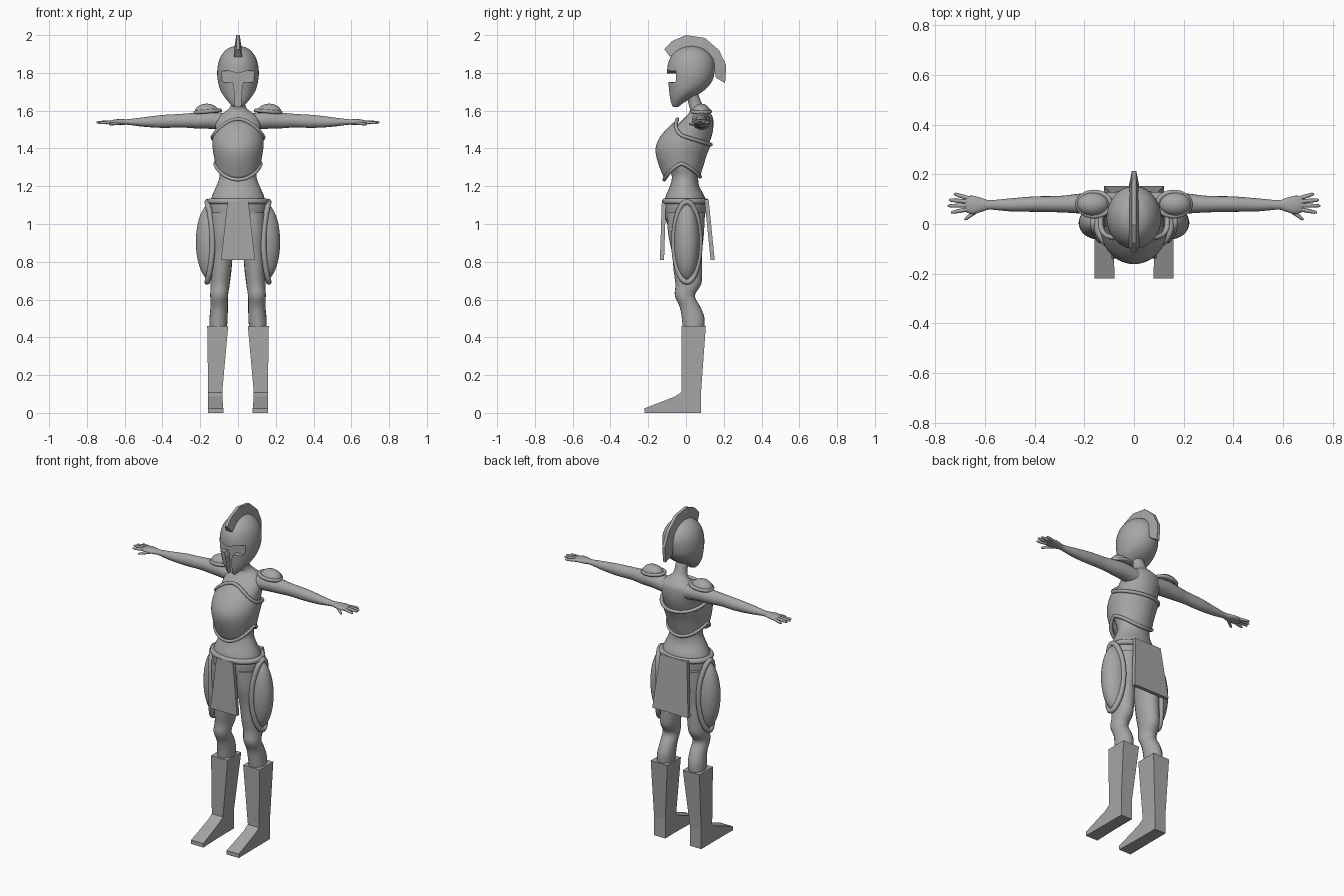
import bpy, bmesh, math
from mathutils import Vector

cube = bpy.data.objects.get("Cube")
if cube:
    bpy.data.objects.remove(cube)

grey = bpy.data.materials.new("plain grey")
grey.use_nodes = True
colour = (0.38, 0.38, 0.38, 1)
grey.diffuse_color = colour
grey.node_tree.nodes["Principled BSDF"].inputs["Base Color"].default_value = colour


def activate(ob):
    bpy.ops.object.select_all(action="DESELECT")
    ob.select_set(True)
    bpy.context.view_layer.objects.active = ob


def finish(name, bm, smooth=40, mirror=False):
    bmesh.ops.recalc_face_normals(bm, faces=bm.faces)
    me = bpy.data.meshes.new(name)
    bm.to_mesh(me)
    bm.free()
    ob = bpy.data.objects.new(name, me)
    bpy.context.collection.objects.link(ob)
    me.materials.append(grey)
    activate(ob)
    if smooth:
        bpy.ops.object.shade_smooth_by_angle(angle=math.radians(smooth))
    if mirror:
        ob.modifiers.new("Mirror", "MIRROR").use_clip = False
    return ob


def loft(name, rings, caps=True, smooth=40, mirror=False):
    """Skin a list of equally sized point rings."""
    bm = bmesh.new()
    rows = [[bm.verts.new(p) for p in ring] for ring in rings]
    n = len(rows[0])
    for a, b in zip(rows, rows[1:]):
        for i in range(n):
            bm.faces.new((a[i], a[(i + 1) % n], b[(i + 1) % n], b[i]))
    if caps:
        bm.faces.new(rows[0])
        bm.faces.new(rows[-1])
    return finish(name, bm, smooth, mirror)


def dense(keys, steps=4):
    """Smooth interpolation through key tuples."""
    out = []
    for i in range(len(keys) - 1):
        p = [Vector(keys[max(0, min(len(keys) - 1, i + k))]) for k in (-1, 0, 1, 2)]
        for s in range(steps):
            t = s / steps
            out.append(p[1] + (p[2] - p[0]) * (t / 2)
                       + (2 * p[0] - 5 * p[1] + 4 * p[2] - p[3]) * (t * t / 2)
                       + (3 * p[1] - p[0] - 3 * p[2] + p[3]) * (t ** 3 / 2))
    return out + [Vector(keys[-1])]


def angles(n):
    return [2 * math.pi * i / n for i in range(n)]


def body_point(key, a):
    """Point on a level section (z, front y, back y, half width); angle 0 is the front."""
    z, front, back, half = key
    mid, depth = (front + back) / 2, (back - front) / 2
    return (half * math.sin(a), mid - depth * math.cos(a), z)


def body_loft(name, keys, n=32):
    return loft(name, [[body_point(k, a) for a in angles(n)] for k in dense(keys)])


def tube(name, points, radius, mirror=False):
    """Closed round moulding along a path."""
    cu = bpy.data.curves.new(name, "CURVE")
    cu.dimensions = "3D"
    cu.bevel_depth, cu.bevel_resolution = radius, 3
    sp = cu.splines.new("POLY")
    sp.points.add(len(points) - 1)
    for p, co in zip(sp.points, points):
        p.co = (*co, 1)
    sp.use_cyclic_u = True
    cu.materials.append(grey)
    ob = bpy.data.objects.new(name, cu)
    bpy.context.collection.objects.link(ob)
    activate(ob)
    bpy.ops.object.convert(target="MESH")
    ob = bpy.context.object
    bpy.ops.object.shade_smooth_by_angle(angle=math.radians(60))
    if mirror:
        ob.modifiers.new("Mirror", "MIRROR")


def dome(name, centre, size, axis, mirror=True):
    """Ellipsoid flattened on the negative side of one axis."""
    bm = bmesh.new()
    bmesh.ops.create_uvsphere(bm, u_segments=32, v_segments=20, radius=1)
    for v in bm.verts:
        if v.co[axis] < 0:
            v.co[axis] *= 0.1
        v.co = [c + s * p for c, s, p in zip(centre, size, v.co)]
    return finish(name, bm, 60, mirror)


# Torso and neck
body_loft("torso", [
    (0.93, -.05, .05, .06), (1.00, -.10, .09, .13), (1.08, -.115, .105, .148),
    (1.14, -.11, .10, .14), (1.20, -.085, .07, .115), (1.25, -.075, .065, .098),
    (1.30, -.09, .075, .105), (1.36, -.12, .10, .115), (1.42, -.13, .12, .12),
    (1.48, -.09, .14, .118), (1.53, -.04, .145, .12), (1.57, 0, .14, .105),
    (1.60, .022, .115, .06), (1.63, .015, .088, .038), (1.70, 0, .06, .036)])

# Breastplate with sloping edges
plate = dense([
    (1.20, -.105, .07, .11), (1.25, -.12, .075, .112), (1.30, -.14, .09, .118),
    (1.36, -.158, .108, .128), (1.41, -.16, .128, .135), (1.46, -.138, .143, .135),
    (1.51, -.095, .15, .125), (1.56, -.04, .15, .115)], 8)


def plate_point(a, t, grow=0):
    c = math.cos(a)
    top = 1.46 + (.095 * c ** 1.5 if c > 0 else .04 * c)
    low = 1.32 - (.085 if c > 0 else .07) * abs(c) ** 1.2
    z = low + (top - low) * t
    key = min(plate, key=lambda k: abs(k[0] - z)).copy()
    i = next(i for i in range(len(plate) - 1) if plate[i + 1][0] >= z)
    f = (z - plate[i][0]) / (plate[i + 1][0] - plate[i][0])
    key = plate[i].lerp(plate[i + 1], f)
    return body_point(key, a)


ob = loft("breastplate", [[plate_point(a, j / 14) for a in angles(48)] for j in range(15)],
          caps=False)
solid = ob.modifiers.new("Thickness", "SOLIDIFY")
solid.thickness = .012
for name, t in (("breastplate_top_rim", 1), ("breastplate_bottom_rim", 0)):
    tube(name, [plate_point(a, t) for a in angles(48)], .01)

# Belt and skirt panels
tube("belt", [body_point((1.12, -.112, .105, .147), a) for a in angles(48)], .016)


def panel(name, top, bottom, thick):
    """Hanging slab; top and bottom are (half width, y, z)."""
    loft(name, [[(-w, y, z), (w, y, z), (w, y + thick, z), (-w, y + thick, z)]
                for w, y, z in (top, bottom)], smooth=0)


panel("front_skirt_panel", (.055, -.128, 1.12), (.09, -.138, .81), .022)
panel("back_skirt_panel", (.09, .098, 1.13), (.12, .13, .81), .022)

# Hip guards
dome("hip_guards", (.14, .005, .905), (.083, .068, .205), 0)
tube("hip_guard_rims", [(.135 + .028 * math.cos(a) ** 2, .005 + .068 * math.sin(a),
                         .905 + .212 * math.cos(a)) for a in angles(48)], .015, True)

# Shoulder guards
dome("shoulder_guards", (.165, .08, 1.59), (.065, .048, .047), 2)
tube("shoulder_guard_rims", [(.16 + .066 * math.cos(a), .08 + .048 * math.sin(a),
                              1.596 - .006 * math.cos(a)) for a in angles(32)], .01, True)


# Limbs: each key is (position along limb, two centre values, two radii)
def limb(name, keys, place, n=20):
    loft(name, [[place(k[0], k[1] + k[3] * math.cos(a), k[2] + k[4] * math.sin(a))
                 for a in angles(n)] for k in dense(keys)], smooth=60, mirror=True)


limb("arms", [
    (.06, .08, 1.54, .05, .045), (.15, .08, 1.55, .048, .046), (.22, .082, 1.548, .04, .042),
    (.30, .08, 1.547, .033, .036), (.40, .08, 1.543, .031, .034), (.50, .077, 1.54, .026, .025),
    (.58, .077, 1.54, .019, .015), (.61, .077, 1.54, .027, .015), (.65, .077, 1.54, .037, .014),
    (.68, .08, 1.537, .03, .009)], lambda s, u, v: (s, u, v))
limb("legs", [
    (1.06, .075, 0, .075, .10), (.95, .08, 0, .072, .095), (.85, .086, .005, .06, .08),
    (.75, .09, .01, .055, .075), (.68, .095, .012, .051, .068), (.62, .10, -.006, .047, .053),
    (.56, .10, .022, .046, .055), (.50, .103, .038, .048, .06), (.43, .106, .04, .046, .055)],
    lambda s, u, v: (u, v, s))

# Fingers and thumb
for name, base, tip in (
        ("little_fingers", (.665, .103, 1.538), (.725, .122, 1.535)),
        ("ring_fingers", (.67, .09, 1.54), (.745, .097, 1.537)),
        ("middle_fingers", (.67, .075, 1.54), (.75, .073, 1.538)),
        ("index_fingers", (.665, .06, 1.539), (.737, .046, 1.535)),
        ("thumbs", (.625, .06, 1.536), (.682, .017, 1.527))):
    a, b = Vector(base), Vector(tip)
    d = (b - a).normalized()
    u, v = d.cross((0, 0, 1)), Vector((0, 0, 1))
    loft(name, [[a.lerp(b, t) + (u * math.cos(k) + v * math.sin(k)) * r for k in angles(8)]
                for t, r in ((0, .009), (.5, .0085), (.9, .0065), (1, .003))],
         smooth=60, mirror=True)

# Boots and feet
loft("boots", [[(x0, y0, z), (x1, y0, z), (x1, y1, z), (x0, y1, z)] for x0, x1, y0, y1, z in (
    (.083, .158, -.025, .08, 0), (.083, .158, -.025, .08, .115),
    (.052, .163, -.025, .105, .46))], smooth=0, mirror=True)
loft("feet", [[(x0, y, 0), (x1, y, 0), (x1, y, z), (x0, y, z)] for x0, x1, y, z in (
    (.083, .158, -.02, .112), (.083, .158, -.06, .086), (.078, .16, -.22, .024))],
    smooth=0, mirror=True)

# Helmet with a T-shaped face opening
helmet = body_loft("helmet", [
    (1.62, -.072, -.04, .025), (1.64, -.08, -.015, .045), (1.67, -.087, .035, .07),
    (1.71, -.092, .10, .094), (1.76, -.097, .14, .107), (1.81, -.10, .152, .11),
    (1.86, -.092, .15, .102), (1.90, -.07, .128, .083), (1.93, -.032, .09, .052),
    (1.943, .015, .045, .012)], 40)
half = [(.05, 1.812), (.11, 1.808), (.11, 1.775), (.07, 1.748), (.03, 1.752),
        (.021, 1.73), (.013, 1.60)]
outline = [(0, 1.797)] + half + [(-x, z) for x, z in reversed(half)]
cutter = loft("face_cutter", [[(x, y, z) for x, z in outline] for y in (-.2, -.052)], smooth=0)
cutter.hide_render = True
cut = helmet.modifiers.new("Face opening", "BOOLEAN")
cut.operation, cut.solver, cut.object = "DIFFERENCE", "EXACT", cutter
activate(helmet)
bpy.ops.object.modifier_apply(modifier=cut.name)
bpy.data.objects.remove(cutter)
bpy.ops.object.shade_smooth_by_angle(angle=math.radians(40))

# Crest: faceted arc, wide at the helmet and narrow on top
crest = [((-.115, 1.925), (-.085, 1.885)), ((-.075, 1.968), (-.045, 1.915)),
         ((0, 2.0), (.01, 1.93)), ((.10, 1.985), (.08, 1.92)), ((.175, 1.92), (.13, 1.87)),
         ((.213, 1.84), (.152, 1.81)), ((.207, 1.745), (.158, 1.775))]
loft("helmet_crest", [[(-.02, *low), (-.009, *top), (.009, *top), (.02, *low)]
                      for top, low in crest], smooth=0)
